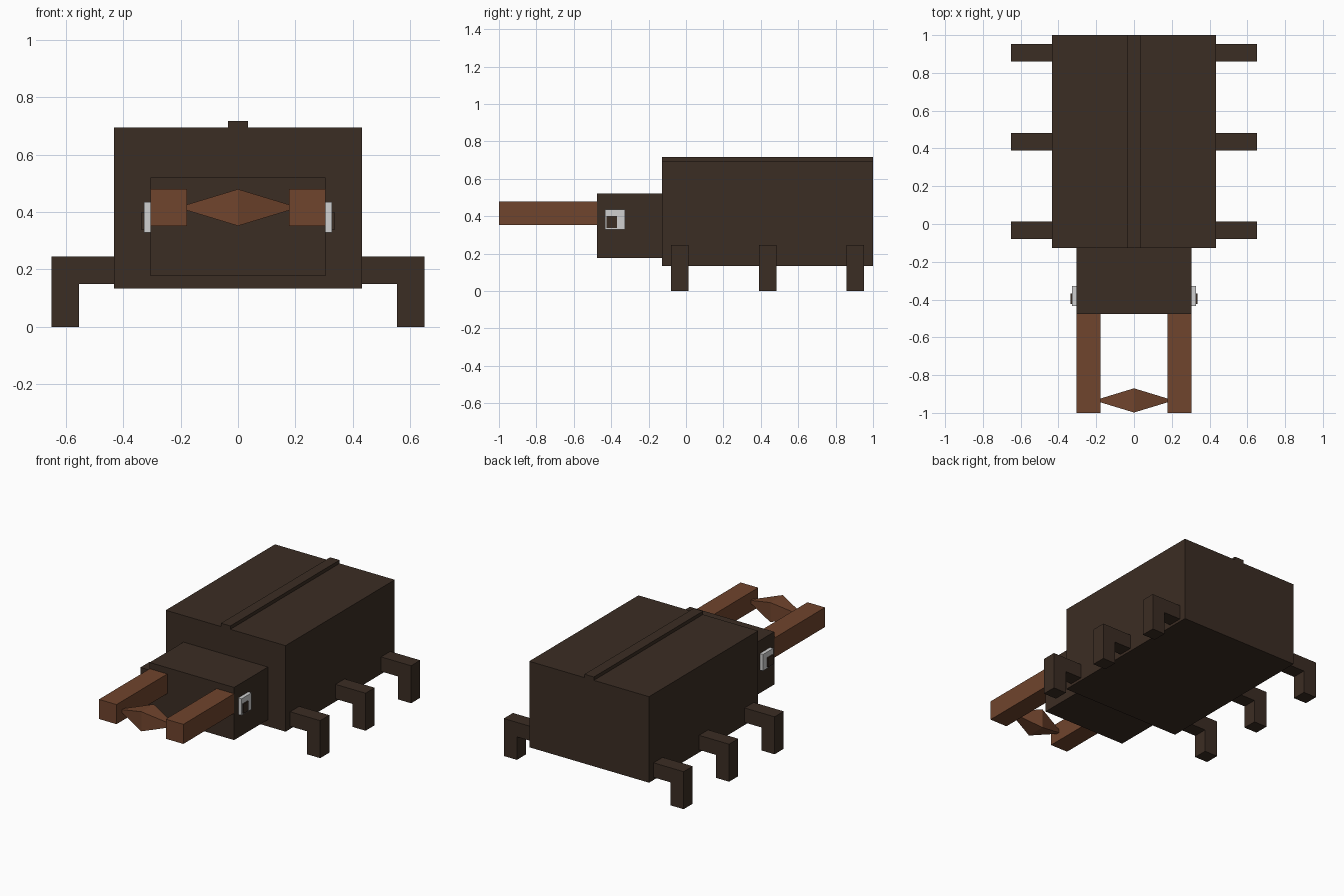
import bpy
import bmesh

cube = bpy.data.objects.get("Cube")
if cube:
    bpy.data.objects.remove(cube, do_unlink=True)


def material(name, rgb):
    mat = bpy.data.materials.new(name)
    mat.use_nodes = True
    color = (*rgb, 1)
    mat.diffuse_color = color
    bsdf = next(n for n in mat.node_tree.nodes if n.type == 'BSDF_PRINCIPLED')
    bsdf.inputs["Base Color"].default_value = color
    return mat


DARK = material("dark brown", (0.044, 0.026, 0.017))
RUST = material("reddish brown", (0.162, 0.058, 0.026))
WHITE = material("eye white", (0.63, 0.63, 0.63))


def finish(name, bm, mat):
    bmesh.ops.recalc_face_normals(bm, faces=bm.faces)
    mesh = bpy.data.meshes.new(name)
    bm.to_mesh(mesh)
    bm.free()
    mesh.materials.append(mat)
    obj = bpy.data.objects.new(name, mesh)
    bpy.context.scene.collection.objects.link(obj)
    return obj


def box(name, x, y, z, mat):
    """Box from (low, high) ranges on each axis."""
    bm = bmesh.new()
    bmesh.ops.create_cube(bm, size=1)
    for v in bm.verts:
        v.co = [r[0] if c < 0 else r[1] for c, r in zip(v.co, (x, y, z))]
    return finish(name, bm, mat)


def span(side, a, b):
    return tuple(sorted((side * a, side * b)))


def leg(name, side, y0, y1):
    """Bent leg: an L profile pushed along y."""
    bm = bmesh.new()
    profile = [(0.43, 0.15), (0.555, 0.15), (0.555, 0), (0.65, 0), (0.65, 0.245), (0.43, 0.245)]
    face = bm.faces.new([bm.verts.new((side * x, y0, z)) for x, z in profile])
    out = bmesh.ops.extrude_face_region(bm, geom=[face])["geom"]
    for v in out:
        if isinstance(v, bmesh.types.BMVert):
            v.co.y = y1
    return finish(name, bm, DARK)


# Body, back ridge and head
box("body", (-0.433, 0.433), (-0.127, 1), (0.133, 0.695), DARK)
box("back_ridge", (-0.034, 0.034), (-0.127, 1), (0.68, 0.717), DARK)
box("head", (-0.305, 0.305), (-0.476, -0.127), (0.177, 0.521), DARK)

for side, label in ((1, "left"), (-1, "right")):
    # Jaws
    box(label + "_jaw", span(side, 0.178, 0.305), (-1, -0.476), (0.352, 0.48), RUST)
    # Eyes
    box(label + "_eye", span(side, 0.305, 0.328), (-0.433, -0.327), (0.328, 0.436), WHITE)
    box(label + "_pupil", span(side, 0.32, 0.336), (-0.424, -0.369), (0.338, 0.4), DARK)
    # Legs
    for place, y in (("front", -0.033), ("middle", 0.436), ("back", 0.906)):
        leg(f"{label}_{place}_leg", side, y - 0.047, y + 0.047)

# Paired teeth meeting in the middle: square rings, wide at the centre
bm = bmesh.new()
rings = []
for x, r in ((-0.178, 0.01), (0, 0.064), (0.178, 0.01)):
    rings.append([bm.verts.new((x, -0.934 + r * sy, 0.416 + r * sz))
                  for sy, sz in ((-1, -1), (1, -1), (1, 1), (-1, 1))])
for a, b in zip(rings, rings[1:]):
    for i in range(4):
        j = (i + 1) % 4
        bm.faces.new((a[i], a[j], b[j], b[i]))
bm.faces.new(rings[0])
bm.faces.new(rings[-1])
finish("jaw_teeth", bm, RUST)
